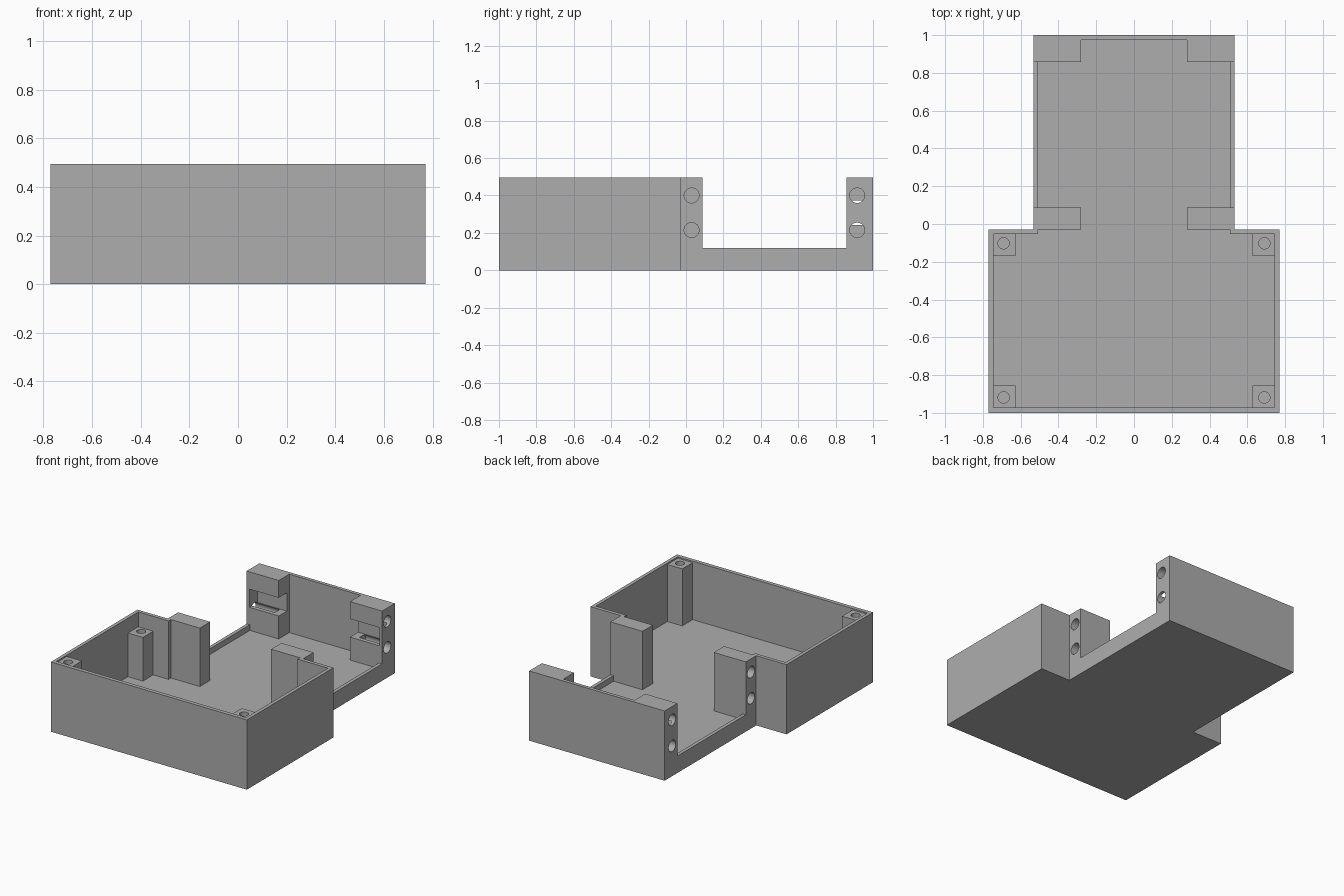
import bpy
import bmesh
import math
from mathutils import Matrix

if "Cube" in bpy.data.objects:
    bpy.data.objects.remove(bpy.data.objects["Cube"])

H = 0.495        # overall height
FLOOR = 0.08     # floor thickness
LIP = 0.12       # height of the low side walls

grey = bpy.data.materials.new("grey plastic")
grey.diffuse_color = (0.42, 0.42, 0.42, 1)
grey.use_nodes = True
grey.node_tree.nodes["Principled BSDF"].inputs["Base Color"].default_value = grey.diffuse_color


def make_object(name, bm):
    bmesh.ops.recalc_face_normals(bm, faces=bm.faces[:])
    mesh = bpy.data.meshes.new(name)
    bm.to_mesh(mesh)
    bm.free()
    obj = bpy.data.objects.new(name, mesh)
    bpy.context.collection.objects.link(obj)
    mesh.materials.append(grey)
    return obj


def prism(name, half, z0, z1):
    """Extrude a plan given by its right half, mirrored in x."""
    plan = half + [(-x, y) for x, y in reversed(half)]
    bm = bmesh.new()
    face = bm.faces.new([bm.verts.new((x, y, z0)) for x, y in plan])
    top = bmesh.ops.extrude_face_region(bm, geom=[face])["geom"]
    bmesh.ops.translate(bm, vec=(0, 0, z1 - z0),
                        verts=[v for v in top if isinstance(v, bmesh.types.BMVert)])
    return make_object(name, bm)


def box(x, y, z):
    bm = bmesh.new()
    centre = [(a + b) / 2 for a, b in (x, y, z)]
    size = [abs(b - a) for a, b in (x, y, z)]
    bmesh.ops.create_cube(bm, size=1, matrix=Matrix.Translation(centre)
                          @ Matrix.Diagonal((*size, 1)))
    return make_object("box_cutter", bm)


def hole(centre, radius, length, along_x=False):
    bm = bmesh.new()
    turn = Matrix.Rotation(math.pi / 2, 4, "Y") if along_x else Matrix()
    bmesh.ops.create_cone(bm, cap_ends=True, segments=32, radius1=radius, radius2=radius,
                          depth=length, matrix=Matrix.Translation(centre) @ turn)
    return make_object("hole_cutter", bm)


def cut(obj, cutter):
    mod = obj.modifiers.new("cut", "BOOLEAN")
    mod.operation = "DIFFERENCE"
    mod.solver = "EXACT"
    mod.object = cutter
    bpy.context.view_layer.update()
    evaluated = obj.evaluated_get(bpy.context.evaluated_depsgraph_get())
    mesh = bpy.data.meshes.new_from_object(evaluated)
    obj.modifiers.clear()
    obj.data = mesh
    bpy.data.objects.remove(cutter)


# Solid T-shaped body
tray = prism("enclosure_tray", [(0.77, -1), (0.77, -0.028), (0.532, -0.028), (0.532, 1)], 0, H)

# Interior, leaving walls, corner posts and hinge blocks standing
interior = [(0.628, -0.972), (0.628, -0.855), (0.745, -0.855), (0.745, -0.17),
            (0.628, -0.17), (0.628, -0.054), (0.507, -0.054), (0.507, -0.028),
            (0.28, -0.028), (0.28, 0.088), (0.507, 0.088), (0.507, 0.857),
            (0.28, 0.857), (0.28, 0.975)]
cut(tray, prism("interior_cutter", interior, FLOOR, H + 0.2))

for s in (-1, 1):
    # Low side wall between the blocks
    cut(tray, box((s * 0.45, s * 0.7), (0.088, 0.857), (LIP, H + 0.2)))
    # Corner posts: front pair just below the rim, rear pair lower, with screw holes
    cut(tray, box((s * 0.6, s * 0.745), (-0.972, -0.84), (0.485, H + 0.2)))
    cut(tray, box((s * 0.6, s * 0.745), (-0.19, -0.054), (0.39, H + 0.2)))
    cut(tray, hole((s * 0.69, -0.918, 0.485), 0.03, 0.4))
    cut(tray, hole((s * 0.69, -0.102, 0.39), 0.03, 0.4))
    # Slots in the rear blocks, open to the front and the middle
    cut(tray, box((s * 0.51, s * 0.25), (0.8, 0.948), (0.243, 0.372)))
    # Blind side holes in all four blocks
    for y in (0.03, 0.915):
        for z in (0.215, 0.4):
            cut(tray, hole((s * 0.532, y, z), 0.04, 0.4, along_x=True))

# Keep the hole walls smooth and the edges sharp
bpy.ops.object.select_all(action="DESELECT")
tray.select_set(True)
bpy.context.view_layer.objects.active = tray
bpy.ops.object.shade_smooth_by_angle(angle=math.radians(30))
